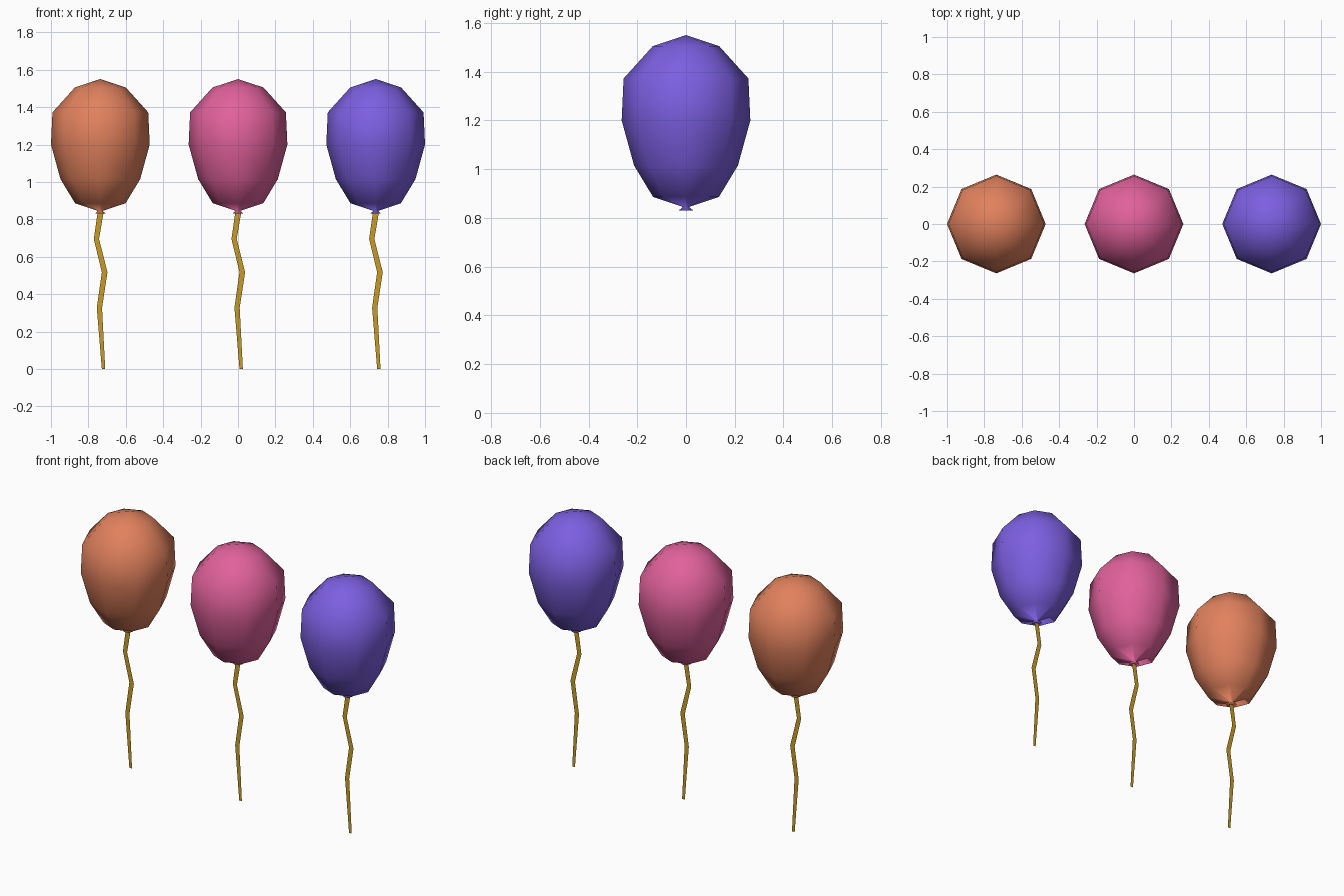
import bpy
from math import cos, sin, pi

if "Cube" in bpy.data.objects:
    bpy.data.objects.remove(bpy.data.objects["Cube"])

SIDES = 8
SPACING = 0.736


def material(name, color):
    mat = bpy.data.materials.new(name)
    mat.diffuse_color = (*color, 1)
    mat.use_nodes = True
    mat.node_tree.nodes["Principled BSDF"].inputs["Base Color"].default_value = mat.diffuse_color
    return mat


def add_mesh(name, verts, faces, mat, x):
    mesh = bpy.data.meshes.new(name)
    mesh.from_pydata(verts, [], faces)
    mesh.update()
    mesh.materials.append(mat)
    obj = bpy.data.objects.new(name, mesh)
    obj.location.x = x
    bpy.context.collection.objects.link(obj)
    return obj


# Balloon profile (radius, z) from the crown down to the flared knot
PROFILE = [(0.136, 1.505), (0.256, 1.372), (0.264, 1.20), (0.213, 1.015),
           (0.135, 0.886), (0.012, 0.845), (0.03, 0.83)]
# String centre line (x, z, half width)
STRING = [(0.001, 0.835, 0.016), (-0.021, 0.695, 0.014), (0.023, 0.517, 0.015),
          (-0.005, 0.327, 0.014), (0.017, 0.0, 0.009)]


def balloon(name, mat, x):
    verts = [(r * cos(2 * pi * i / SIDES), r * sin(2 * pi * i / SIDES), z)
             for r, z in PROFILE for i in range(SIDES)]
    top, last = len(verts), (len(PROFILE) - 1) * SIDES
    verts += [(0, 0, 1.55), (0, 0, 0.83)]
    faces = []
    for i in range(SIDES):
        j = (i + 1) % SIDES
        faces.append((top, i, j))
        faces.append((top + 1, last + j, last + i))
        for k in range(0, last, SIDES):
            faces.append((k + i, k + SIDES + i, k + SIDES + j, k + j))
    obj = add_mesh(name, verts, faces, mat, x)
    obj.data.shade_smooth()


def string(name, mat, x):
    # Flat wavy ribbon in the xz plane, facing the front
    verts = [(cx + s * w, 0, z) for cx, z, w in STRING for s in (-1, 1)]
    faces = [(k, k + 2, k + 3, k + 1) for k in range(0, len(verts) - 2, 2)]
    add_mesh(name, verts, faces, mat, x)


gold = material("gold", (0.58, 0.33, 0.02))
COLORS = [("orange", (0.75, 0.22, 0.11)), ("pink", (0.75, 0.12, 0.33)),
          ("purple", (0.20, 0.115, 0.75))]

# Three balloons in a row, each with its string
for n, (name, color) in enumerate(COLORS):
    x = (n - 1) * SPACING
    balloon(name + "_balloon", material(name, color), x)
    string(name + "_string", gold, x)
